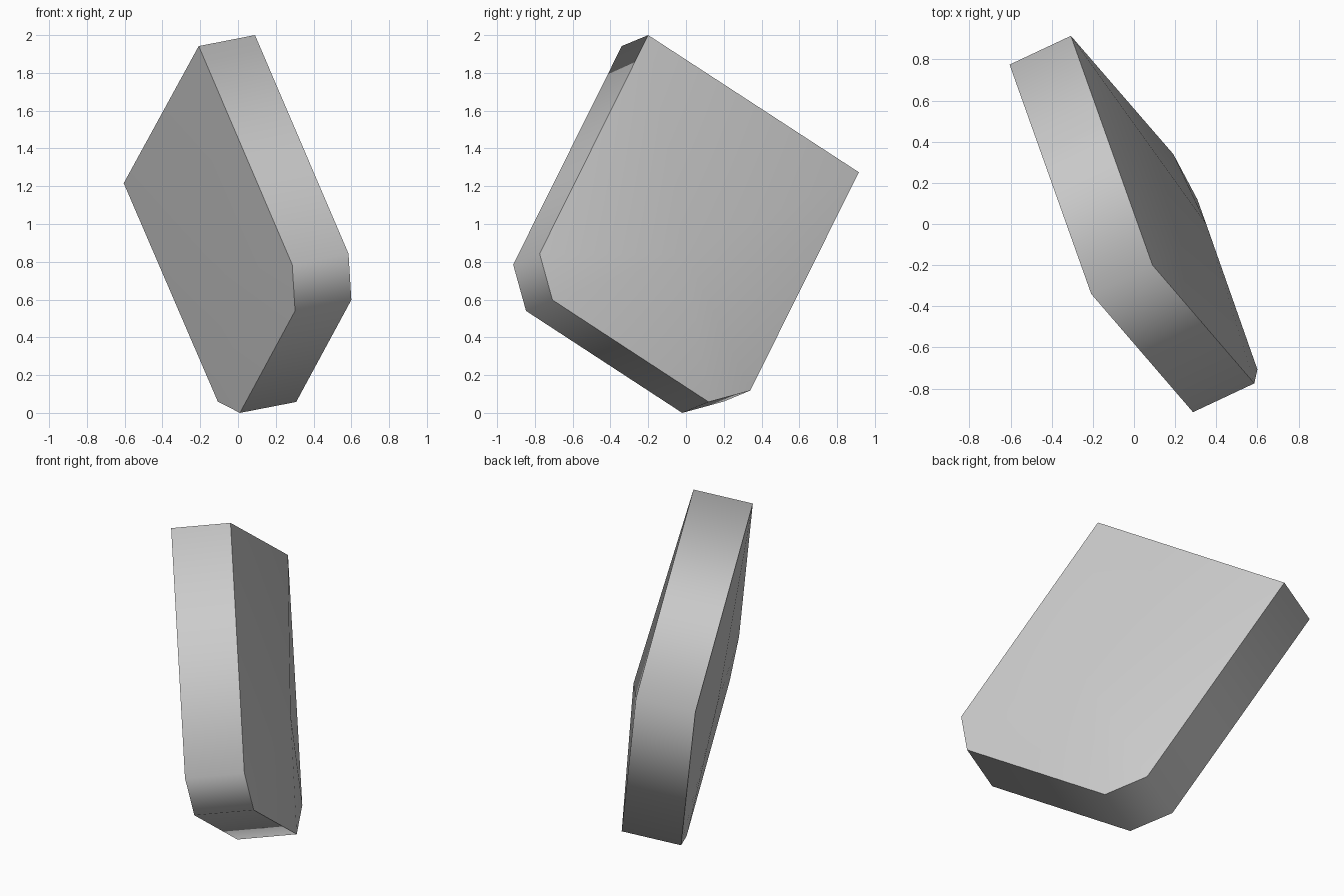
import bpy
import bmesh
from mathutils import Vector

# Remove the default object
cube = bpy.data.objects.get("Cube")
if cube:
    bpy.data.objects.remove(cube, do_unlink=True)

# Plain grey stone
stone = bpy.data.materials.new("stone_grey")
stone.use_nodes = True
grey = (0.6, 0.6, 0.6, 1.0)
stone.diffuse_color = grey
stone.node_tree.nodes["Principled BSDF"].inputs["Base Color"].default_value = grey

# Tilted slab outline with two clipped corners, and its thickness direction
outline = [
    (-0.605, 0.775, 1.216),
    (-0.208, -0.34, 1.942),
    (0.287, -0.915, 0.785),
    (0.302, -0.847, 0.54),
    (0.01, -0.02, 0.0),
    (-0.107, 0.2, 0.06),
]
thickness = Vector((0.298, 0.14, 0.058))
bm = bmesh.new()


def domed_face(ring, bulge):
    """Fill a ring with a triangle fan whose centre is pushed outwards."""
    centre = sum((v.co for v in ring), Vector()) / len(ring)
    apex = bm.verts.new(centre + thickness.normalized() * bulge)
    for a, b in zip(ring, ring[1:] + ring[:1]):
        bm.faces.new((a, b, apex))


# Rim of the slab, smooth all the way round
near = [bm.verts.new(p) for p in outline]
far = [bm.verts.new(Vector(p) + thickness) for p in outline]
for i in range(len(outline)):
    bm.faces.new((near[i - 1], far[i - 1], far[i], near[i]))

# Broad faces: a nearly flat one and a clearly domed one, with crisp borders
domed_face(near, -0.02)
domed_face(far, 0.12)
bmesh.ops.recalc_face_normals(bm, faces=bm.faces[:])
for face in bm.faces:
    face.smooth = True
for ring in (near, far):
    for a, b in zip(ring, ring[1:] + ring[:1]):
        bm.edges.get((a, b)).smooth = False

mesh = bpy.data.meshes.new("stone_slab")
bm.to_mesh(mesh)
bm.free()
mesh.materials.append(stone)
slab = bpy.data.objects.new("stone_slab", mesh)
bpy.context.collection.objects.link(slab)
